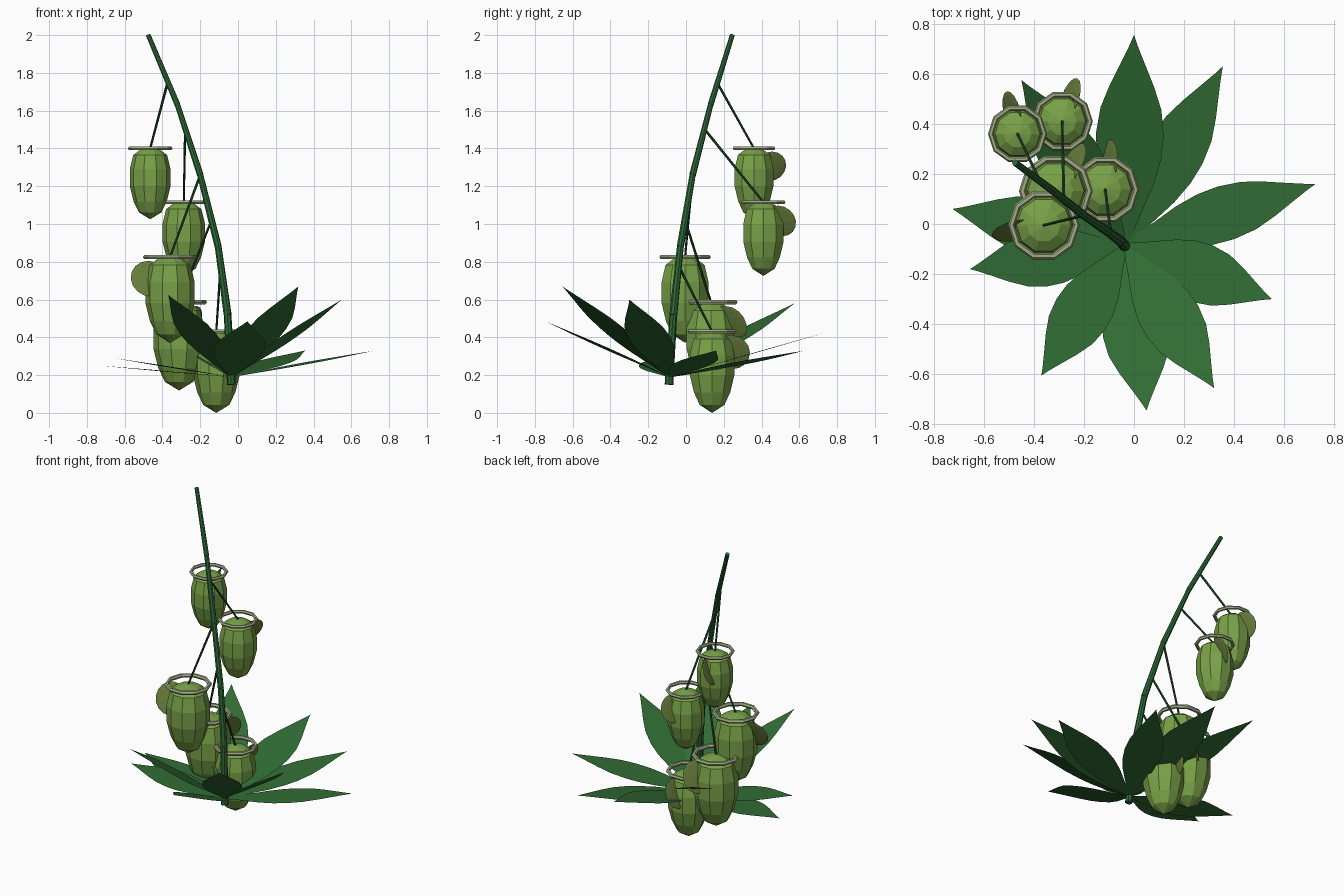
import bpy
import bmesh
import math
from mathutils import Matrix, Vector

if "Cube" in bpy.data.objects:
    bpy.data.objects.remove(bpy.data.objects["Cube"], do_unlink=True)


def material(name, rgb):
    mat = bpy.data.materials.new(name)
    mat.use_nodes = True
    colour = (*rgb, 1)
    mat.diffuse_color = colour
    mat.node_tree.nodes["Principled BSDF"].inputs["Base Color"].default_value = colour
    return mat


LEAF = material("leaf green", (0.03, 0.15, 0.034))
STEM = material("stem green", (0.025, 0.135, 0.038))
TENDRIL = material("dark tendril green", (0.015, 0.075, 0.025))
BODY = material("pitcher green", (0.19, 0.36, 0.065))
RIM = material("pale rim", (0.36, 0.42, 0.24))
LID = material("olive lid", (0.14, 0.21, 0.045))


def finish(bm, name, mat, location=(0, 0, 0)):
    mesh = bpy.data.meshes.new(name)
    bm.to_mesh(mesh)
    bm.free()
    mesh.materials.append(mat)
    obj = bpy.data.objects.new(name, mesh)
    obj.location = location
    bpy.context.collection.objects.link(obj)
    return obj


def rod(name, a, b, r1, r2, sides, mat):
    a, b = Vector(a), Vector(b)
    turn = (b - a).to_track_quat("Z", "Y").to_matrix().to_4x4()
    bm = bmesh.new()
    bmesh.ops.create_cone(bm, cap_ends=True, segments=sides, radius1=r1, radius2=r2,
                          depth=(b - a).length, matrix=Matrix.Translation((a + b) / 2) @ turn)
    return finish(bm, name, mat)


def lathe(name, profile, sides, mat, location, closed=False):
    """Spin a (radius, height) profile round z."""
    bm = bmesh.new()
    verts = [bm.verts.new((r, 0, z)) for r, z in profile]
    pairs = list(zip(verts, verts[1:]))
    if closed:
        pairs.append((verts[-1], verts[0]))
    edges = [bm.edges.new(p) for p in pairs]
    bmesh.ops.spin(bm, geom=verts + edges, cent=(0, 0, 0), axis=(0, 0, 1),
                   angle=math.tau, steps=sides)
    bmesh.ops.remove_doubles(bm, verts=bm.verts, dist=0.0005)
    bmesh.ops.recalc_face_normals(bm, faces=bm.faces)
    return finish(bm, name, mat, location)


# Stem of overlapping, tapering segments
stem = [(-0.035, -0.09, 0.15), (-0.055, -0.067, 0.52), (-0.105, -0.03, 0.88),
        (-0.2, 0.035, 1.26), (-0.32, 0.13, 1.63), (-0.475, 0.245, 2.0)]
for i, (a, b) in enumerate(zip(stem, stem[1:])):
    r = 0.023 - 0.0018 * i
    rod(f"stem_segment_{i + 1}", a, b, r, r - 0.003, 8, STEM)

# Leaves: flat blades fanning from the stem base, as tip and half width
base = Vector((-0.035, -0.085, 0.19))
leaves = [((0.0, 0.755, 0.43), 0.135), ((0.355, 0.63, 0.33), 0.115),
          ((0.725, 0.16, 0.33), 0.11), ((0.55, -0.3, 0.6), 0.12),
          ((0.32, -0.655, 0.67), 0.12), ((0.05, -0.745, 0.485), 0.135),
          ((-0.37, -0.605, 0.625), 0.115), ((-0.655, -0.18, 0.29), 0.115),
          ((-0.725, 0.06, 0.25), 0.115), ((-0.45, 0.575, 0.58), 0.12)]
outline = [(0, 0.08), (0.15, 0.42), (0.3, 0.78), (0.42, 0.96), (0.53, 1),
           (0.65, 0.9), (0.76, 0.65), (0.87, 0.34), (0.95, 0.12)]
for i, (tip, width) in enumerate(leaves):
    along = Vector(tip) - base
    side = Vector((-along.y, along.x, 0)).normalized() * width
    bm = bmesh.new()
    rows = [[bm.verts.new(base + along * t + side * w * s) for s in (-1, 1)]
            for t, w in outline]
    for (a, b), (c, d) in zip(rows, rows[1:]):
        bm.faces.new((a, c, d, b))
    bm.faces.new((rows[-1][0], bm.verts.new(tip), rows[-1][1]))
    finish(bm, f"leaf_{i + 1}", LEAF)

# Hanging pitchers: rim centre, scale, lid direction, tendril start on the stem
pitchers = [((-0.465, 0.36, 1.4), 1.0, (-0.25, 1), (-0.375, 0.17, 1.74)),
            ((-0.287, 0.41, 1.115), 1.04, (0.35, 1), (-0.28, 0.1, 1.5)),
            ((-0.36, -0.005, 0.825), 1.21, (-1, -0.2), (-0.2, 0.035, 1.26)),
            ((-0.312, 0.132, 0.587), 1.25, (0.5, 0.85), (-0.14, -0.005, 1.02)),
            ((-0.115, 0.138, 0.431), 1.15, (0.1, 1), (-0.092, -0.04, 0.78))]
body_profile = [(0, 0.004), (0.055, -0.009), (0.09, -0.035), (0.108, -0.11),
                (0.108, -0.2), (0.088, -0.28), (0.06, -0.338), (0, -0.375)]
for i, (centre, s, facing, start) in enumerate(pitchers):
    n = i + 1
    lathe(f"pitcher_body_{n}", [(r * s, z * s) for r, z in body_profile], 10, BODY, centre)
    ring = [(s * (0.107 + 0.011 * math.cos(a)), s * 0.011 * math.sin(a))
            for a in (math.tau * k / 6 for k in range(6))]
    lathe(f"pitcher_rim_{n}", ring, 10, RIM, centre, closed=True)
    rod(f"tendril_{n}", start, centre, 0.007, 0.006, 6, TENDRIL)

    # Lid: thin leaning disc standing out from the side of the pitcher
    lid = bmesh.new()
    yaw = Matrix.Rotation(math.atan2(facing[1], facing[0]), 4, "Z")
    place = yaw @ Matrix.Translation((0.09 * s, 0, -0.095 * s)) @ Matrix.Rotation(0.4, 4, "X")
    bmesh.ops.create_uvsphere(lid, u_segments=12, v_segments=8, radius=0.085 * s,
                              matrix=place @ Matrix.Diagonal((1, 0.07, 1, 1)))
    finish(lid, f"pitcher_lid_{n}", LID, centre)
